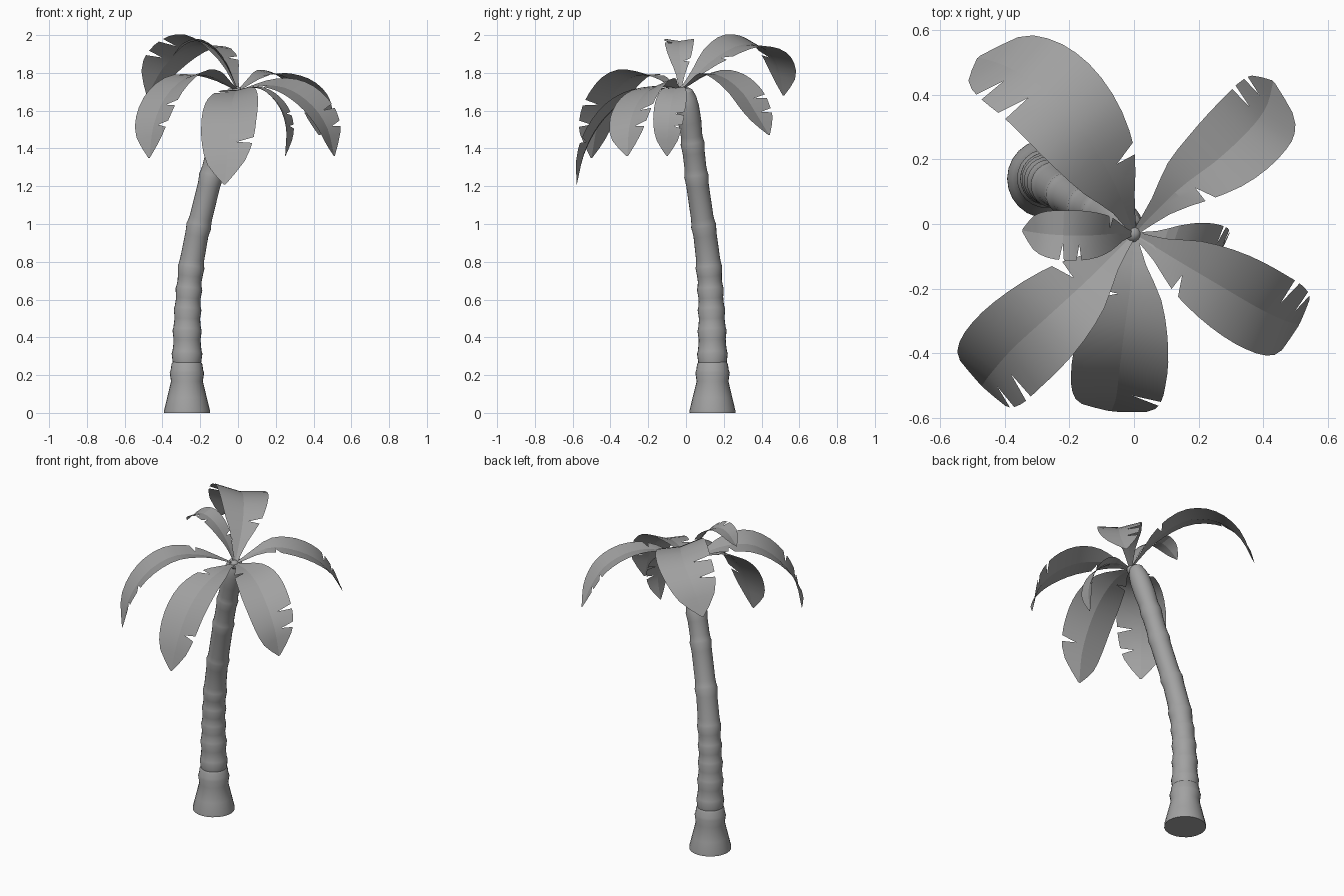
import bpy, bmesh, math
from mathutils import Vector

cube = bpy.data.objects.get("Cube")
if cube:
    bpy.data.objects.remove(cube, do_unlink=True)

grey = bpy.data.materials.new("matte_grey")
grey.use_nodes = True
colour = (0.36, 0.36, 0.36, 1)
grey.diffuse_color = colour
grey.node_tree.nodes["Principled BSDF"].inputs["Base Color"].default_value = colour


def spline(points, t):
    """Point at t (0 to 1) on a smooth curve through the points."""
    last = len(points) - 1
    s = min(max(t, 0), 1) * last
    i = min(int(s), last - 1)
    f = s - i
    p1, p2 = points[i], points[i + 1]
    p0 = points[i - 1] if i else p1 * 2 - p2
    p3 = points[i + 2] if i + 2 <= last else p2 * 2 - p1
    return 0.5 * (2 * p1 + (p2 - p0) * f + (2 * p0 - 5 * p1 + 4 * p2 - p3) * f ** 2
                  + (3 * p1 - p0 - 3 * p2 + p3) * f ** 3)


def tangent(points, t):
    return (spline(points, t + 0.02) - spline(points, t - 0.02)).normalized()


def finish(name, bm, angle):
    mesh = bpy.data.meshes.new(name)
    bm.to_mesh(mesh)
    bm.free()
    mesh.materials.append(grey)
    obj = bpy.data.objects.new(name, mesh)
    bpy.context.collection.objects.link(obj)
    bpy.ops.object.select_all(action="DESELECT")
    obj.select_set(True)
    bpy.context.view_layer.objects.active = obj
    bpy.ops.object.shade_smooth_by_angle(angle=math.radians(angle))
    return obj


# Trunk: leaning centre line; each ring flares upward and steps in above its joint
axis = [Vector(p) for p in (
    (-.27, .14, 0), (-.27, .14, .29), (-.265, .133, .58), (-.235, .112, .86),
    (-.167, .068, 1.15), (-.095, .033, 1.44), (-.01, -.005, 1.72))]
joints = [(.21, .086), (.31, .077), (.43, .073), (.54, .069), (.65, .067), (.77, .067),
          (.99, .063), (1.25, .061), (1.42, .06)]
profile = [(0, .122), (.015, .121), (.08, .105)]
for z, r in joints:
    profile += [(z - .045, r * .98), (z, r * 1.06), (z + .014, r), (z + .045, r * .95)]
profile += [(1.54, .062), (1.62, .06), (1.67, .052), (1.705, .037), (1.72, .016)]


def build_trunk(sides=24):
    bm = bmesh.new()
    rings = []
    for z, r in profile:
        t = z / axis[-1].z
        centre = spline(axis, t)
        up = tangent(axis, t) if z else Vector((0, 0, 1))
        u = Vector((0, 1, 0)).cross(up).normalized()
        v = up.cross(u)
        angles = [2 * math.pi * k / sides for k in range(sides)]
        rings.append([bm.verts.new(centre + r * (u * math.cos(a) + v * math.sin(a)))
                      for a in angles])
    for low, high in zip(rings, rings[1:]):
        for k in range(sides):
            j = (k + 1) % sides
            bm.faces.new((low[k], low[j], high[j], high[k]))
    bm.faces.new(rings[0][::-1])
    bm.faces.new(rings[-1])
    finish("trunk", bm, 30)


# Fronds: creased sheets, torn on the left edge and once near the root on the right;
# roll raises the left edge and lowers the right one
HEART = Vector((0, -.03, 1.705))
ROWS = 16
SHAPE = [Vector((w, w)) for w in (.06, .3, .68, .9, 1, 1, .93, .68, .04)]


def build_frond(name, points, width, tears, roll=0):
    points = [HEART] + [Vector(p) for p in points]
    heading = points[-1] - points[0]
    left = Vector((-heading.y, heading.x, 0)).normalized()
    bm = bmesh.new()

    def vert(t, side, part):
        w = spline(SHAPE, t).x * width * part
        lift = tangent(points, t).cross(left).normalized()
        across = left + Vector((0, 0, roll))
        return bm.verts.new(spline(points, t) + across * side * w + lift * w * .15)

    steps = [i / ROWS for i in range(ROWS + 1)]
    rib = [vert(t, 0, 0) for t in steps]
    for side, cuts in ((1, tears), (-1, (4,))):
        inner = [vert(t, side, .35) for t in steps]
        before, after = [], []
        for i, t in enumerate(steps):
            if i in cuts:
                before.append(vert(t - .01, side, 1))
                after.append(vert(t + .025, side, 1))
            else:
                before.append(vert(t, side, 1))
                after.append(before[-1])
        for i in range(ROWS):
            for a, b, c, d in ((rib[i], rib[i + 1], inner[i + 1], inner[i]),
                               (inner[i], inner[i + 1], before[i + 1], after[i])):
                bm.faces.new((a, d, c, b) if side < 0 else (a, b, c, d))
    finish(name, bm, 13)


build_trunk()
build_frond("back_right_frond", [
    (-.06, .125, 1.855), (-.155, .28, 1.945), (-.27, .41, 1.93), (-.39, .485, 1.835),
    (-.48, .515, 1.68)], .15, (10, 12), .22)
build_frond("back_left_frond", [
    (.135, .105, 1.79), (.26, .2, 1.775), (.36, .295, 1.7), (.41, .365, 1.595),
    (.43, .44, 1.47)], .125, (11, 13), .1)
build_frond("left_small_frond", [
    (.1, -.055, 1.72), (.18, -.07, 1.675), (.24, -.085, 1.595), (.265, -.095, 1.49),
    (.25, -.1, 1.36)], .085, (10, 12))
build_frond("front_left_frond", [
    (.13, -.11, 1.735), (.265, -.19, 1.715), (.385, -.26, 1.635), (.47, -.3, 1.515),
    (.51, -.31, 1.36)], .13, (11, 13), .25)
build_frond("front_frond", [
    (-.01, -.18, 1.705), (-.03, -.33, 1.65), (-.045, -.45, 1.54), (-.055, -.535, 1.385),
    (-.07, -.578, 1.21)], .147, (12,), .12)
build_frond("front_right_frond", [
    (-.13, -.16, 1.775), (-.26, -.28, 1.78), (-.375, -.385, 1.685), (-.445, -.465, 1.53),
    (-.47, -.5, 1.35)], .145, (11, 13), .1)
build_frond("right_small_frond", [
    (-.06, -.03, 1.835), (-.13, -.035, 1.925), (-.21, -.035, 1.968), (-.28, -.03, 1.95),
    (-.345, -.02, 1.89)], .077, (8, 10))

# Bud where the fronds meet
bud = bmesh.new()
bmesh.ops.create_icosphere(bud, subdivisions=2, radius=.028)
finish("crown_bud", bud, 40).location = HEART - Vector((.005, 0, .005))
